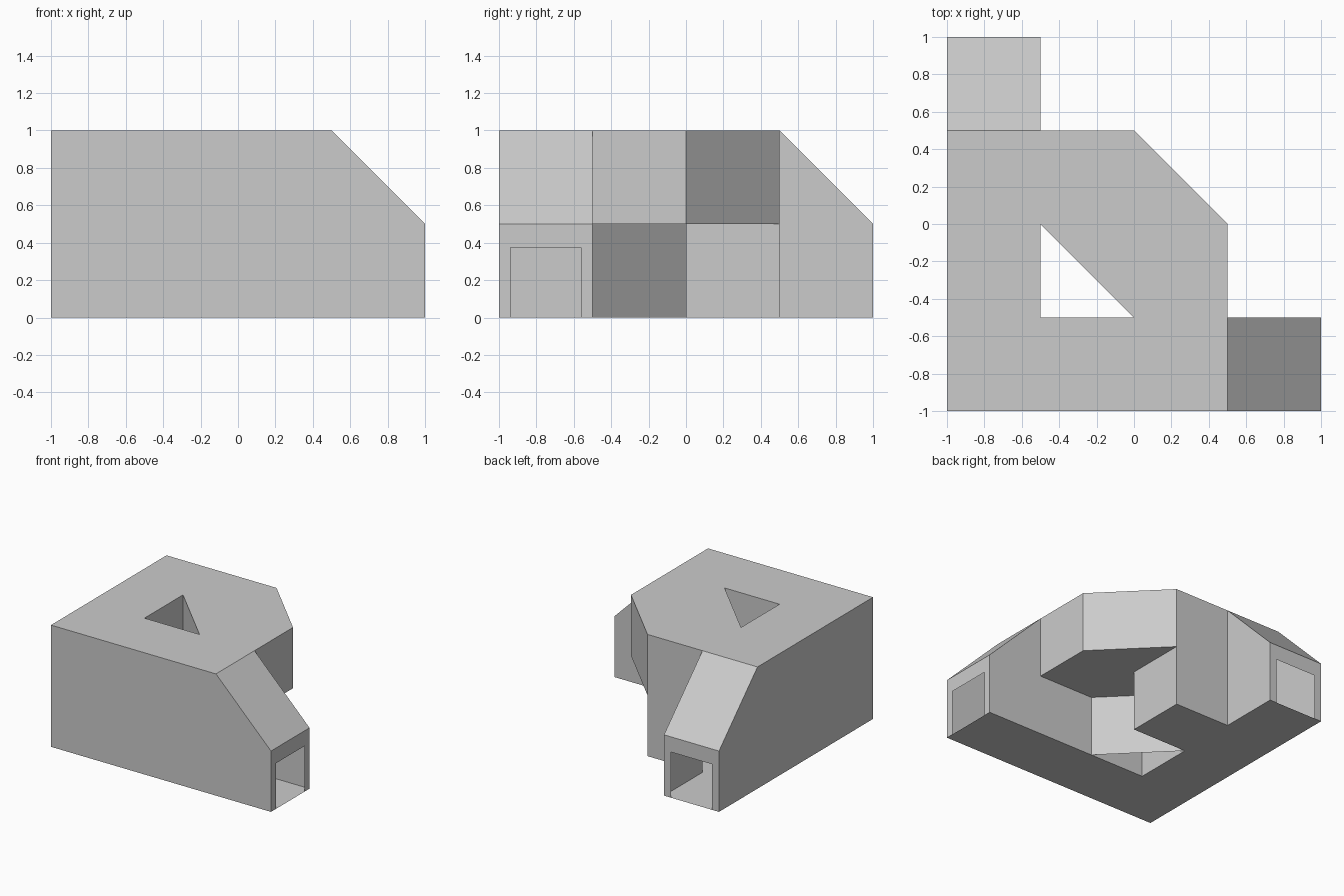
import bpy, bmesh

if "Cube" in bpy.data.objects:
    bpy.data.objects.remove(bpy.data.objects["Cube"])

grey = bpy.data.materials.new("plain grey")
grey.diffuse_color = (0.6, 0.6, 0.6, 1)
grey.use_nodes = True
grey.node_tree.nodes["Principled BSDF"].inputs["Base Color"].default_value = grey.diffuse_color


def sheet(name, polys):
    """One object made of flat polygons, listed counter-clockwise from outside."""
    bm = bmesh.new()
    for poly in polys:
        bm.faces.new([bm.verts.new(p) for p in poly])
    bmesh.ops.remove_doubles(bm, verts=bm.verts[:], dist=1e-4)
    mesh = bpy.data.meshes.new(name)
    bm.to_mesh(mesh)
    bm.free()
    mesh.materials.append(grey)
    obj = bpy.data.objects.new(name, mesh)
    bpy.context.collection.objects.link(obj)


def level(points, z, down=False):
    poly = [(x, y, z) for x, y in points]
    return poly[::-1] if down else poly


def wall(path, z0, z1):
    """Upright quads along a path; they face to the right of the path."""
    return [[(*p, z0), (*q, z0), (*q, z1), (*p, z1)]
            for p, q in zip(path, path[1:])]


def swap(poly):
    """Mirror across the diagonal x = y, keeping the face outward."""
    return [(y, x, z) for x, y, z in reversed(poly)]


# Roof around the triangular shaft
sheet("roof", [
    level([(-1, -1), (.5, -1), (.5, -.5), (0, -.5), (-.5, -.5),
           (-.5, 0), (-.5, .5), (-1, .5)], 1),
    level([(0, -.5), (.5, -.5), (.5, 0), (0, .5), (-.5, .5), (-.5, 0)], 1)])

# L-shaped floor with the square pillar base
sheet("floor", [
    level([(-1, -1), (1, -1), (1, -.5), (0, -.5), (-.5, -.5), (-.5, 0),
           (-.5, .5), (-.5, 1), (-1, 1)], 0, True),
    level([(-.5, 0), (0, 0), (0, .5), (-.5, .5)], 0, True)])

# Two mirrored arms: outer wall, sloped roof, end frame with a doorway
outer = [(x, -1, z) for x, z in [(-1, 0), (1, 0), (1, .5), (.5, 1), (-1, 1)]]
slope = [(1, -1, .5), (1, -.5, .5), (.5, -.5, 1), (.5, -1, 1)]
frame = [(1, y, z) for y, z in [
    (-1, 0), (-.9375, 0), (-.9375, .375), (-.5625, .375),
    (-.5625, 0), (-.5, 0), (-.5, .5), (-1, .5)]]
for side, turn in (("right", lambda p: p), ("back", swap)):
    sheet(side + "_arm_outer_wall", [turn(outer)])
    sheet(side + "_arm_slope", [turn(slope)])
    sheet(side + "_arm_doorway", [turn(frame)])

# Inner walls of the arms
sheet("right_arm_inner_wall", [[(x, -.5, z) for x, z in [
    (1, 0), (0, 0), (0, .5), (.5, .5), (.5, 1), (1, .5)]]])
sheet("back_arm_inner_wall", [[(-.5, y, z) for y, z in [
    (.5, 0), (1, 0), (1, .5), (.5, 1)]]])

# Triangular shaft, open through the whole height
sheet("shaft_walls", wall([(0, -.5), (-.5, -.5), (-.5, 0), (0, -.5)], 0, 1))

# Overhang with cut corner
sheet("overhang_walls", wall([(.5, -.5), (.5, 0), (0, .5)], .5, 1))
sheet("overhang_underside", [level(
    [(0, -.5), (.5, -.5), (.5, 0), (0, .5), (0, 0), (-.5, 0)], .5, True)])

# Square pillar below the overhang
sheet("pillar_walls", wall([(-.5, 0), (0, 0), (0, .5)], 0, .5)
      + wall([(0, .5), (-.5, .5)], 0, 1))
